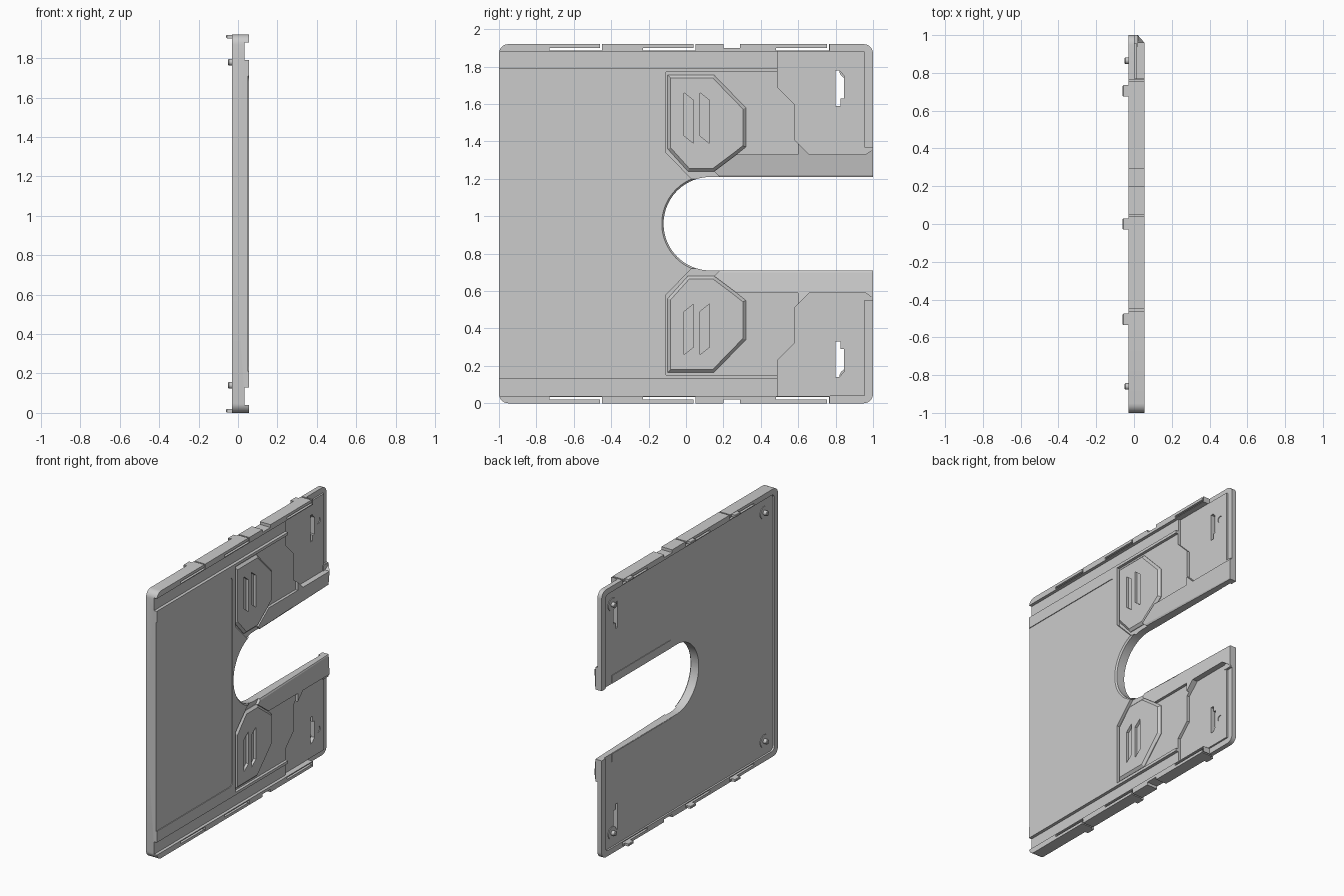
import bpy, bmesh, math
from mathutils import Vector

MID = 0.96          # height of the symmetry plane
FRONT, BACK = 0.055, -0.03

if "Cube" in bpy.data.objects:
    bpy.data.objects.remove(bpy.data.objects["Cube"], do_unlink=True)

grey = bpy.data.materials.new("light_grey_plastic")
grey.use_nodes = True
colour = (0.6, 0.6, 0.6, 1)
grey.diffuse_color = colour
grey.node_tree.nodes["Principled BSDF"].inputs["Base Color"].default_value = colour


def prism(name, outline, x0, x1, chamfer=0):
    """Extrude a (y, z) outline from x0 to x1, with an optional chamfer at x1."""
    bm = bmesh.new()
    face = bm.faces.new([bm.verts.new((x0, y, z - MID)) for y, z in outline])
    step = math.copysign(chamfer, x1 - x0)
    out = bmesh.ops.extrude_face_region(bm, geom=[face])["geom"]
    cap = [f for f in out if isinstance(f, bmesh.types.BMFace)]
    verts = [v for v in out if isinstance(v, bmesh.types.BMVert)]
    bmesh.ops.translate(bm, vec=Vector((x1 - x0 - step, 0, 0)), verts=verts)
    if chamfer:
        bmesh.ops.recalc_face_normals(bm, faces=bm.faces[:])
        bmesh.ops.inset_region(bm, faces=cap, thickness=chamfer, use_even_offset=True)
        bmesh.ops.translate(bm, vec=Vector((step, 0, 0)), verts=list(cap[0].verts))
    bmesh.ops.recalc_face_normals(bm, faces=bm.faces[:])
    mesh = bpy.data.meshes.new(name)
    bm.to_mesh(mesh)
    bm.free()
    mesh.materials.append(grey)
    ob = bpy.data.objects.new(name, mesh)
    ob.location.z = MID
    bpy.context.collection.objects.link(ob)
    return ob


def rect(y0, y1, z0, z1):
    return [(y0, z0), (y1, z0), (y1, z1), (y0, z1)]


def arc(y, z, r, a0, a1, n):
    angles = [math.radians(a0 + (a1 - a0) * i / n) for i in range(n + 1)]
    return [(y + r * math.cos(a), z + r * math.sin(a)) for a in angles]


def activate(ob):
    bpy.ops.object.select_all(action="DESELECT")
    ob.select_set(True)
    bpy.context.view_layer.objects.active = ob


def cut(ob, outline, x0, x1, chamfer=0):
    cutter = prism("cutter", outline, x0, x1, chamfer)
    cutter.hide_render = True
    mod = ob.modifiers.new("cut", "BOOLEAN")
    mod.operation, mod.solver, mod.object = "DIFFERENCE", "EXACT", cutter
    activate(ob)
    bpy.ops.object.modifier_apply(modifier=mod.name)
    bpy.data.objects.remove(cutter, do_unlink=True)


def finish(ob):
    """Mirror the upper half downwards and shade it."""
    bm = bmesh.new()
    bm.from_mesh(ob.data)
    seam = [f for f in bm.faces if all(abs(v.co.z) < 1e-4 for v in f.verts)]
    bmesh.ops.delete(bm, geom=seam, context="FACES_ONLY")
    bm.to_mesh(ob.data)
    bm.free()
    mod = ob.modifiers.new("mirror", "MIRROR")
    mod.use_axis = (False, False, True)
    activate(ob)
    bpy.ops.object.modifier_apply(modifier=mod.name)
    bpy.ops.object.shade_smooth_by_angle(angle=math.radians(25))


# Upper half of the shell, with rounded corners and the open round slot
SLOT_Y, SLOT_R = 0.13, 0.25
outline = [(-1, MID)] + arc(-0.95, 1.87, 0.05, 180, 90, 6)
outline += arc(0.95, 1.87, 0.05, 90, 0, 6) + [(1, 1.21)]
outline += arc(SLOT_Y, MID, SLOT_R, 90, 180, 24)
shell = prism("shell", outline, BACK, FRONT)

# Chamfer around the slot
wide = arc(SLOT_Y, MID, SLOT_R + 0.01, 90, 270, 48) + [(1.1, 0.7), (1.1, 1.22)]
cut(shell, wide, FRONT + 0.001, FRONT - 0.011, 0.0115)

# Long groove under the top rail, and the shallow label field
cut(shell, rect(-1.1, 0.5, 1.79, 1.88), 0.033, 0.1)
label = [(-1.1, 0.8), (-0.14, 0.8)] + arc(-0.17, 1.68, 0.03, 0, 90, 5) + [(-1.1, 1.71)]
cut(shell, label, FRONT - 0.005, 0.1)

# Recess that surrounds the grip pad
recess = [(-0.107, 1.34), (0.03, 1.2), (0.19, 1.2), (0.15, 1.24), (0.27, 1.33),
          (0.6, 1.33), (0.6, 1.6), (0.5, 1.7), (0.5, 1.77), (-0.107, 1.77)]
cut(shell, recess, 0.035, 0.1)

# Deep tray at the open end and its lower lip
tray = [(0.49, 1.88), (0.49, 1.69), (0.58, 1.6), (0.58, 1.41), (0.66, 1.33),
        (0.96, 1.33), (1.1, 1.43), (1.1, 2), (0.77, 2), (0.77, 1.88)]
cut(shell, tray, 0.015, 0.1)
lip = [(0.955, 1.37), (1.1, 1.37), (1.1, 2), (0.77, 2), (0.77, 1.88), (0.955, 1.88)]
cut(shell, lip, 0.003, 0.1)

# Hollow back inside a thin rim
hollow = [(-0.96, 0.9)] + arc(-0.93, 1.85, 0.03, 180, 90, 5)
hollow += arc(0.925, 1.85, 0.03, 90, 0, 5) + [(0.955, 0.9)]
cut(shell, hollow, -0.1, -0.017)

# Latch window and round hole mark in the tray
window = [(0.8, 1.59), (0.825, 1.59), (0.825, 1.63), (0.845, 1.63),
          (0.845, 1.75), (0.82, 1.78), (0.8, 1.78)]
cut(shell, window, -0.1, 0.1)
cut(shell, arc(0.89, 1.71, 0.022, 0, 345, 23), 0.01, 0.1)

# Flexible clip arms freed by thin slits, and the notch in the rail
for y0, y1 in ((-0.73, -0.45), (-0.23, 0.05), (0.48, 0.765)):
    cut(shell, rect(y0, y1, 1.886, 1.9), -0.1, 0.1)
    cut(shell, rect(y1 - 0.01, y1, 1.89, 2), -0.1, 0.1)
cut(shell, rect(0.2, 0.29, 1.9, 2), -0.1, 0.1)
finish(shell)

# Sloped ends of the two prongs
bm = bmesh.new()
bm.from_mesh(shell.data)
for v in bm.verts:
    if v.co.y > 0.999 and v.co.x > 0.04:
        v.co.x = 0.02
bm.to_mesh(shell.data)
bm.free()
for side, z0, z1 in (("upper", 1.21, 1.37), ("lower", 0.55, 0.71)):
    # Fill block behind each sloped end keeps the prong full up to the slope
    block = prism(side + "_prong_end", rect(0.94, 0.999, z0 + 0.001, z1 - 0.001), 0.0, 0.02)
    activate(block)
    bpy.ops.object.shade_smooth_by_angle()

# Raised grip pads with two slanted grooves
pad_outline = [(-0.098, 1.36), (0.01, 1.24), (0.15, 1.24), (0.27, 1.33),
               (0.32, 1.37), (0.32, 1.58), (0.15, 1.755), (-0.098, 1.755)]
pad = prism("grip_pads", pad_outline, 0.02, FRONT, 0.016)
for y in (-0.01, 0.075):
    groove = [(y, 1.43), (y + 0.05, 1.39), (y + 0.05, 1.62), (y, 1.66)]
    cut(pad, groove, 0.037, 0.1)
finish(pad)

# Hooks behind the clip arms
for name, y in (("front", -0.505), ("middle", 0), ("rear", 0.705)):
    finish(prism(name + "_hooks", rect(y - 0.03, y + 0.03, 1.9, 1.918), -0.02, -0.06, 0.004))

# Locating pins on low round bosses
for name, y in (("front", -0.86), ("rear", 0.865)):
    finish(prism(name + "_bosses", arc(y, 1.78, 0.045, 0, 345, 23), -0.01, -0.022))
    finish(prism(name + "_pins", arc(y, 1.78, 0.017, 0, 345, 23), -0.01, -0.05, 0.004))

# Low ledges beside the slot on the back
finish(prism("slot_ledges", rect(0.2, 0.87, 1.212, 1.27), -0.01, -0.021))
